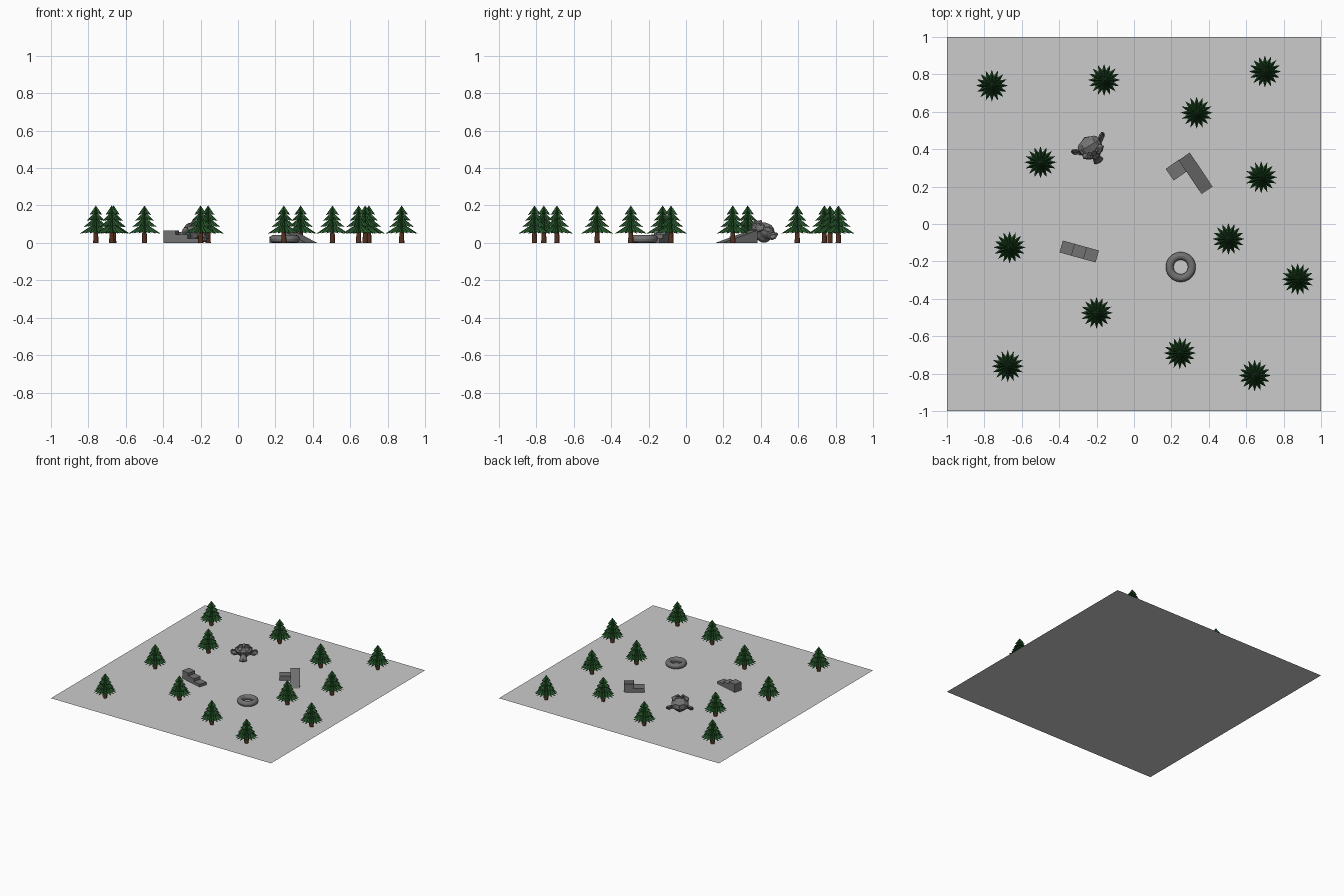
import bpy, bmesh, math
from mathutils import Matrix, Vector

if "Cube" in bpy.data.objects:
    bpy.data.objects.remove(bpy.data.objects["Cube"], do_unlink=True)


def material(name, rgb):
    m = bpy.data.materials.new(name)
    m.use_nodes = True
    m.diffuse_color = (*rgb, 1)
    m.node_tree.nodes["Principled BSDF"].inputs["Base Color"].default_value = (*rgb, 1)
    return m


GROUND = material("pale grey ground", (0.6, 0.6, 0.6))
STONE = material("dark grey stone", (0.17, 0.17, 0.17))
NEEDLES = material("pine green", (0.018, 0.09, 0.022))
BARK = material("bark brown", (0.09, 0.03, 0.014))


def add(name, bm, *mats):
    bmesh.ops.recalc_face_normals(bm, faces=bm.faces)
    mesh = bpy.data.meshes.new(name)
    bm.to_mesh(mesh)
    bm.free()
    for m in mats:
        mesh.materials.append(m)
    obj = bpy.data.objects.new(name, mesh)
    bpy.context.collection.objects.link(obj)
    return obj


def prism(name, profile, width, x, y, angle):
    """Extrude a side profile (length, height) across the width, then turn and place it."""
    bm = bmesh.new()
    face = bm.faces.new([bm.verts.new((u, -width / 2, v + LIFT)) for u, v in profile])
    side = bmesh.ops.extrude_face_region(bm, geom=[face])["geom"]
    bmesh.ops.translate(bm, vec=(0, width, 0),
                        verts=[g for g in side if isinstance(g, bmesh.types.BMVert)])
    obj = add(name, bm, STONE)
    obj.location = (x, y, 0)
    obj.rotation_euler.z = math.radians(angle)
    return obj


LIFT = 0.0006   # keeps undersides off the ground sheet

# Ground sheet
bm = bmesh.new()
bmesh.ops.create_grid(bm, x_segments=1, y_segments=1, size=1)
add("ground", bm, GROUND)

# Three-step stair
s, h = 0.0667, 0.0222
steps = [(-1.5 * s, 0), (1.5 * s, 0), (1.5 * s, h), (0.5 * s, h), (0.5 * s, 2 * h),
         (-0.5 * s, 2 * h), (-0.5 * s, 3 * h), (-1.5 * s, 3 * h)]
prism("stair", steps, 0.066, -0.293, -0.147, -15.5)

# Ramp with a low block beside its high end
prism("ramp", [(-0.11, 0), (0.11, 0), (-0.11, 0.067)], 0.072, 0.33, 0.27, -56)
prism("low_block", [(-0.043, 0), (0.043, 0), (0.043, 0.034), (-0.043, 0.034)],
      0.076, 0.226, 0.288, 35)

# Ring lying on the ground
bpy.ops.mesh.primitive_torus_add(major_radius=0.059, minor_radius=0.021, major_segments=48,
                                 minor_segments=12, location=(0.25, -0.23, 0.021 + LIFT))
ring = bpy.context.object
ring.name = "ring"
ring.data.materials.append(STONE)

# Monkey head leaning back on its chin
bpy.ops.mesh.primitive_monkey_add(size=2, location=(0, 0, 0))
head = bpy.context.object
head.name = "monkey_head"
head.data.materials.append(STONE)
head.data.transform(Matrix.Rotation(math.radians(31), 4, "Z")
                    @ Matrix.Rotation(math.radians(-37), 4, "X") @ Matrix.Scale(0.0755, 4))
axes = list(zip(*[v.co for v in head.data.vertices]))
mid = [(min(a) + max(a)) / 2 for a in axes]
head.location = Vector((-0.247 - mid[0], 0.407 - mid[1], LIFT - min(axes[2])))


# Pine tree: trunk and tiers of spiky skirts
def tree_part(bm, tiers, points):
    for base, radius, tip in tiers:
        apex = bm.verts.new((0, 0, tip))
        under = bm.verts.new((0, 0, base + 0.3 * (tip - base)))
        rim = []
        for i in range(2 * points):
            a = math.pi * i / points
            r, z = (radius, base) if i % 2 == 0 else (radius * 0.62, base + 0.008)
            rim.append(bm.verts.new((r * math.cos(a), r * math.sin(a), z)))
        for p, q in zip(rim, rim[1:] + rim[:1]):
            bm.faces.new((apex, p, q))
            bm.faces.new((under, q, p))


bm = bmesh.new()
bmesh.ops.create_cone(bm, cap_ends=True, segments=12, radius1=0.0145, radius2=0.011,
                      depth=0.07, matrix=Matrix.Translation((0, 0, 0.035 + LIFT)))
for f in bm.faces:
    f.material_index = 1
tree_part(bm, [(0.05, 0.086, 0.108), (0.085, 0.066, 0.14),
               (0.118, 0.05, 0.168), (0.15, 0.034, 0.2)], 16)
tree = add("pine_tree", bm, NEEDLES, BARK)

spots = [(-0.76, 0.74), (-0.16, 0.77), (0.7, 0.815), (0.335, 0.595), (-0.5, 0.33),
         (0.68, 0.25), (0.505, -0.08), (-0.665, -0.125), (0.875, -0.295), (-0.2, -0.475),
         (0.245, -0.69), (0.645, -0.81), (-0.675, -0.76)]
tree.location = (*spots[0], 0)
for spot in spots[1:]:
    twin = tree.copy()      # shares the same mesh
    twin.location = (*spot, 0)
    bpy.context.collection.objects.link(twin)
